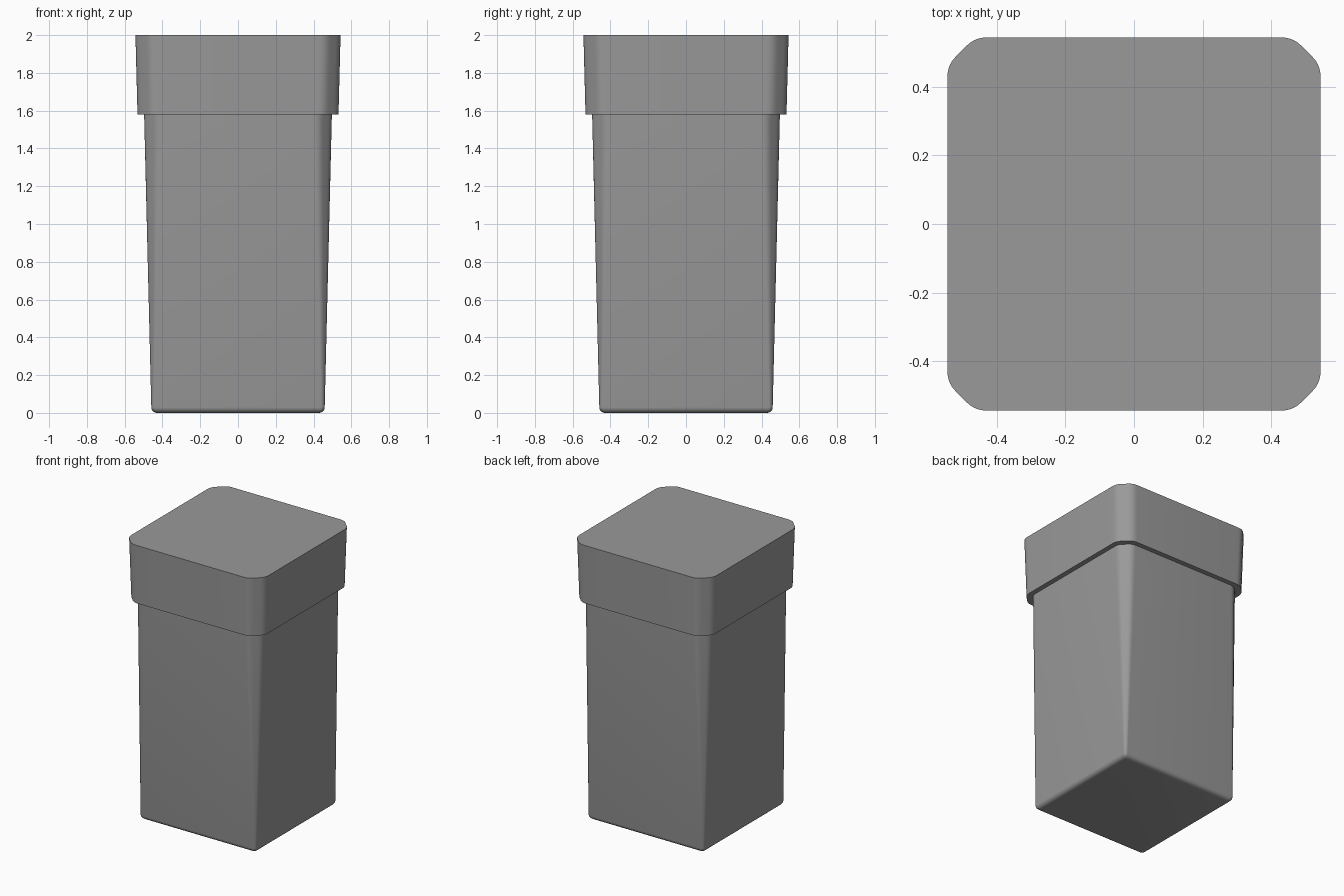
import bpy, bmesh, math

if "Cube" in bpy.data.objects:
    bpy.data.objects.remove(bpy.data.objects["Cube"])

grey = bpy.data.materials.new("plain grey")
grey.diffuse_color = (0.32, 0.32, 0.32, 1)
grey.use_nodes = True
grey.node_tree.nodes["Principled BSDF"].inputs["Base Color"].default_value = grey.diffuse_color


def outline(half, cut, soft, steps=5):
    """Square with chamfered corners; both ends of each chamfer are rounded."""
    d = soft / math.sqrt(2)
    a, b = (half, half - cut), (half - cut, half)
    arcs = [((half, a[1] - soft), a, (half - d, a[1] + d)),
            ((b[0] + d, half - d), b, (b[0] - soft, half))]
    corner = []
    for p, q, r in arcs:
        for i in range(steps + 1):
            t = i / steps
            corner.append(tuple((1 - t) ** 2 * p[k] + 2 * t * (1 - t) * q[k] + t * t * r[k]
                                for k in (0, 1)))
    pts = []
    for c, s in ((1, 0), (0, 1), (-1, 0), (0, -1)):
        pts += [(c * x - s * y, s * x + c * y) for x, y in corner]
    return pts


def loft(name, sections):
    """Closed solid through (z, half width, corner cut, corner softness) sections."""
    bm = bmesh.new()
    rings = [[bm.verts.new((x, y, z)) for x, y in outline(h, c, s)] for z, h, c, s in sections]
    n = len(rings[0])
    for lo, hi in zip(rings, rings[1:]):
        for i in range(n):
            j = (i + 1) % n
            bm.faces.new((lo[i], lo[j], hi[j], hi[i]))
    bm.faces.new(rings[0][::-1])
    bm.faces.new(rings[-1])
    mesh = bpy.data.meshes.new(name)
    bm.to_mesh(mesh)
    bm.free()
    obj = bpy.data.objects.new(name, mesh)
    bpy.context.collection.objects.link(obj)
    mesh.materials.append(grey)
    bpy.ops.object.select_all(action='DESELECT')
    obj.select_set(True)
    bpy.context.view_layer.objects.active = obj
    bpy.ops.object.shade_smooth_by_angle(angle=math.radians(35))
    return obj


# Tapered container: rounded foot, corners widening towards the top
R = 0.03
foot = []
for i in range(6):
    a = math.radians(90 * i / 5)
    foot.append((R * (1 - math.sin(a)), 0.459 - R * (1 - math.cos(a)), 0.012, 0.008))
loft("container", foot[::-1] + [(1.58, 0.497, 0.068, 0.028)])

# Overhanging lid with a flat top and a flat underside
loft("lid", [(1.58, 0.532, 0.078, 0.033), (2.0, 0.543, 0.08, 0.033)])
